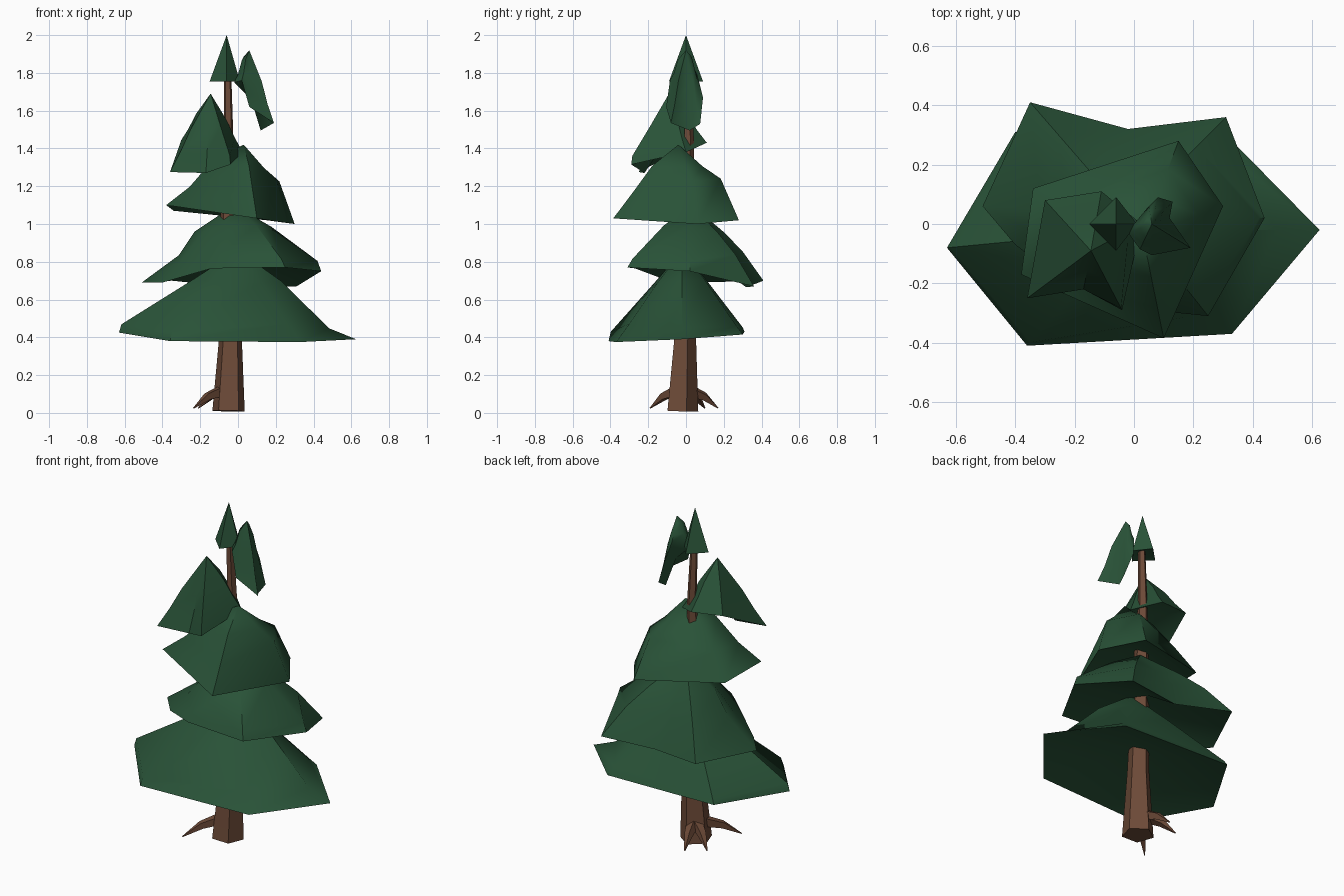
import bpy
import bmesh
from mathutils import Vector
from math import radians, sin, cos, tau

cube = bpy.data.objects.get("Cube")
if cube:
    bpy.data.objects.remove(cube, do_unlink=True)


def make_material(name, rgb):
    mat = bpy.data.materials.new(name)
    mat.use_nodes = True
    color = (*rgb, 1)
    mat.diffuse_color = color
    mat.node_tree.nodes["Principled BSDF"].inputs["Base Color"].default_value = color
    return mat


GREEN = make_material("pine green", (0.022, 0.085, 0.039))
BROWN = make_material("bark brown", (0.155, 0.07, 0.04))


def finish(name, bm, mat, angle):
    """Turn a bmesh into a shaded object."""
    bmesh.ops.recalc_face_normals(bm, faces=bm.faces)
    mesh = bpy.data.meshes.new(name)
    bm.to_mesh(mesh)
    bm.free()
    mesh.materials.append(mat)
    obj = bpy.data.objects.new(name, mesh)
    bpy.context.collection.objects.link(obj)
    bpy.ops.object.select_all(action="DESELECT")
    obj.select_set(True)
    bpy.context.view_layer.objects.active = obj
    bpy.ops.object.shade_smooth_by_angle(angle=radians(angle))


def bridge(bm, a, b):
    n = len(a)
    for i in range(n):
        j = (i + 1) % n
        bm.faces.new((a[i], a[j], b[j], b[i]))


def fan(bm, ring, point):
    tip = bm.verts.new(point)
    for i, v in enumerate(ring):
        bm.faces.new((v, ring[(i + 1) % len(ring)], tip))


def foliage(name, rim, apex, blend=0.6, lift=0.0, hollow=0.3, angle=42):
    """Ragged cone. Rim corners are x, y, z, and optionally the inset
    and rise of the brow above that corner."""
    bm = bmesh.new()
    apex = Vector(apex)
    points = [Vector(p[:3]) for p in rim]

    def toward_apex(point, inset, rise):
        return bm.verts.new(point.lerp(apex, inset) + Vector((0, 0, rise)))

    bottom = [bm.verts.new(p) for p in points]
    brow = [toward_apex(p, *(r[3:] or (0.25, 0))) for p, r in zip(points, rim)]
    shoulder = [toward_apex(p, blend, lift) for p in points]
    bridge(bm, bottom, brow)
    bridge(bm, brow, shoulder)
    fan(bm, shoulder, apex)
    centre = sum(points, Vector()) / len(points)
    fan(bm, bottom, centre.lerp(apex, hollow))
    finish(name, bm, GREEN, angle)


def tube(name, path, sides, phase=0.0):
    """Faceted tapering tube through (x, y, z, radius) stations."""
    bm = bmesh.new()
    spots = [Vector(p[:3]) for p in path]
    rings = []
    for i, p in enumerate(path):
        axis = spots[min(i + 1, len(path) - 1)] - spots[max(i - 1, 0)]
        turn = Vector((0, 0, 1)).rotation_difference(axis)
        angles = [phase + tau * k / sides for k in range(sides)]
        rings.append([bm.verts.new(spots[i] + turn @ Vector(
            (p[3] * cos(a), p[3] * sin(a), 0))) for a in angles])
    for a, b in zip(rings, rings[1:]):
        bridge(bm, a, b)
    bm.faces.new(rings[0])
    bm.faces.new(rings[-1])
    finish(name, bm, BROWN, 10)


# Five-sided trunk, leaning slightly and thinning toward the top
tube("trunk", [(-0.05, -0.025, 0.01, 0.09), (-0.04, -0.01, 0.4, 0.063),
               (-0.05, 0, 1.05, 0.045), (-0.05, 0.015, 1.45, 0.027),
               (-0.055, 0, 1.8, 0.02)], 5, radians(18))

# Roots
for name, x, y in (("front_root", -0.235, -0.19),
                   ("back_root", -0.11, 0.17),
                   ("side_root", -0.21, 0.10)):
    start, tip = Vector((-0.05, -0.01, 0.13)), Vector((x, y, 0.025))
    bend = start.lerp(tip, 0.6) + Vector((0, 0, 0.02))
    tube(name, [(*start, 0.04), (*bend, 0.024), (*tip, 0.003)], 4)

# Foliage tiers, lowest first
foliage("bottom_tier",
        [(-0.63, -0.08, 0.425, 0.02, 0.035), (-0.36, -0.41, 0.38, 0.03, 0.035),
         (0.33, -0.37, 0.375, 0.2, 0), (0.625, -0.02, 0.39, 0.23, -0.05),
         (0.31, 0.30, 0.415, 0.1, 0), (-0.4, 0.31, 0.43, 0.03, 0.01)],
        (0, -0.02, 0.86), blend=0.63, lift=0.01)
foliage("lower_tier",
        [(-0.51, 0.06, 0.69, 0.4, -0.02), (-0.4, -0.07, 0.69, 0.25, 0.01),
         (-0.14, -0.27, 0.765, 0.08, 0.02),
         (0.25, -0.31, 0.77, 0.08, 0.02), (0.44, 0.02, 0.75, 0.04, 0.04),
         (0.31, 0.36, 0.67, 0.3, 0.04), (-0.02, 0.32, 0.665, 0.3, 0.04),
         (-0.35, 0.41, 0.70, 0.3, 0.04)],
        (-0.02, 0.03, 1.1), blend=0.57, lift=0.035, hollow=0.35)
foliage("middle_tier",
        [(-0.38, -0.17, 1.1, 0.3, 0), (0.1, -0.385, 1.03, 0.3, 0.02),
         (0.3, 0.06, 1.0, 0.3, 0.1), (0.15, 0.28, 1.02, 0.3, 0.1),
         (-0.34, 0.12, 1.07, 0.3, 0.03)],
        (0.03, -0.04, 1.42), blend=0.6, lift=0.045, angle=60)
foliage("upper_tier",
        [(-0.36, -0.25, 1.275), (-0.17, -0.22, 1.27),
         (-0.04, -0.29, 1.315, 0.03, 0.035), (0.025, 0, 1.38),
         (-0.11, 0.11, 1.43), (-0.3, 0.08, 1.445)],
        (-0.145, -0.09, 1.69), blend=0.5, lift=0.015)
foliage("top_cone",
        [(-0.15, 0, 1.755), (-0.06, -0.09, 1.755),
         (0.01, 0, 1.755), (-0.06, 0.09, 1.755)], (-0.06, 0, 2.0), hollow=0.1)

# Drooping clump hanging beside the top
foliage("drooping_clump",
        [(-0.02, -0.03, 1.75), (0.02, -0.085, 1.76), (0.06, -0.105, 1.62),
         (0.19, -0.08, 1.535), (0.12, 0.02, 1.495), (0.13, 0.075, 1.53),
         (0.08, 0.09, 1.67), (0.05, 0.06, 1.79), (0, 0, 1.79)],
        (0.06, 0, 1.92), blend=0.5, lift=0.03, hollow=0, angle=60)
